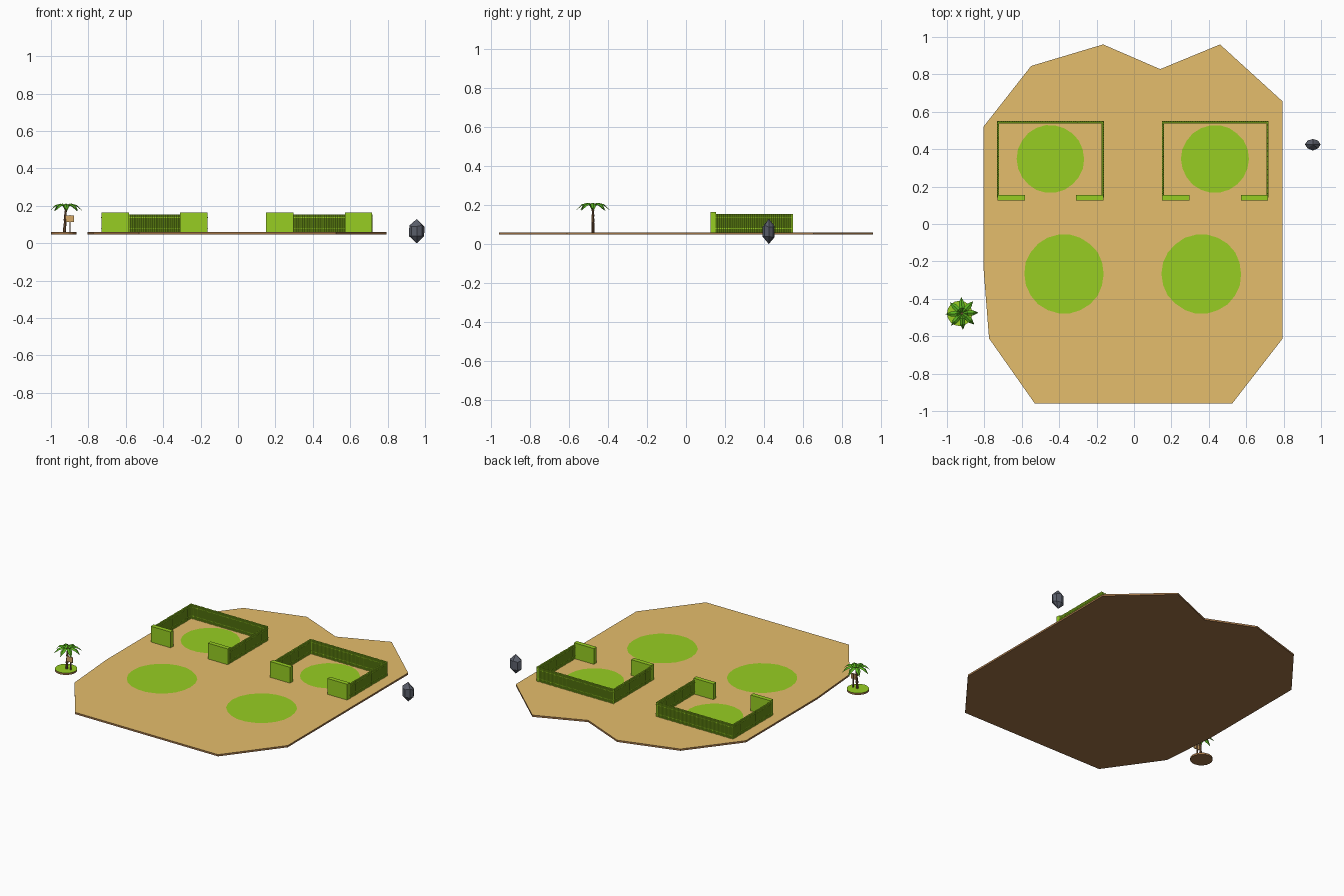
import bpy, bmesh, math, random
from mathutils import Vector, Matrix

cube = bpy.data.objects.get("Cube")
if cube:
    bpy.data.objects.remove(cube, do_unlink=True)


def material(name, rgb):
    linear = [((c / 255 + 0.055) / 1.055) ** 2.4 for c in rgb] + [1.0]
    m = bpy.data.materials.new(name)
    m.use_nodes = True
    m.diffuse_color = linear
    m.node_tree.nodes["Principled BSDF"].inputs["Base Color"].default_value = linear
    return m


SAND = material("sand", (229, 189, 108))
EARTH = material("brown earth", (160, 115, 70))
GRASS = material("grass green", (151, 206, 34))
LEAF = material("palm green", (90, 180, 32))
BARK = material("bark brown", (128, 92, 62))
WOOD = material("sign wood", (214, 170, 104))
STONE = material("slate grey", (90, 94, 106))

BASE, TOP = 0.048, 0.06


def finish(name, bm, *mats):
    bmesh.ops.recalc_face_normals(bm, faces=bm.faces)
    me = bpy.data.meshes.new(name)
    for m in mats:
        me.materials.append(m)
    # A second material covers the faces that look up
    if len(mats) > 1:
        for f in bm.faces:
            f.material_index = int(f.normal.z > 0.5)
    bm.to_mesh(me)
    bm.free()
    ob = bpy.data.objects.new(name, me)
    bpy.context.collection.objects.link(ob)
    return ob


def slab(name, outline, z0, z1, *mats):
    """Flat plate extruded from an outline."""
    bm = bmesh.new()
    face = bm.faces.new([bm.verts.new((x, y, z0)) for x, y in outline])
    new = bmesh.ops.extrude_face_region(bm, geom=[face])["geom"]
    bmesh.ops.translate(bm, vec=(0, 0, z1 - z0),
                        verts=[v for v in new if isinstance(v, bmesh.types.BMVert)])
    return finish(name, bm, *mats)


def add_box(bm, lo, hi):
    lo, hi = Vector(lo), Vector(hi)
    mat = Matrix.Translation((lo + hi) / 2) @ Matrix.Diagonal((*(hi - lo), 1))
    bmesh.ops.create_cube(bm, size=1, matrix=mat)


def box(name, lo, hi, mat):
    bm = bmesh.new()
    add_box(bm, lo, hi)
    return finish(name, bm, mat)


def circle(cx, cy, r, n, wobble=0.0):
    pts = []
    for i in range(n):
        a = math.tau * i / n
        q = r * (1 + random.uniform(-wobble, wobble))
        pts.append((cx + q * math.cos(a), cy + q * math.sin(a)))
    return pts


random.seed(4)

# Island ground: earth with a sandy top
shore = [(-0.53, -0.96), (0.525, -0.96), (0.795, -0.612), (0.795, 0.655),
         (0.46, 0.96), (0.14, 0.828), (-0.165, 0.96), (-0.55, 0.845),
         (-0.805, 0.52), (-0.805, -0.23), (-0.775, -0.612)]
slab("ground", shore, BASE, TOP, EARTH, SAND)

# Round lawns, single thin sheets on the sand
for name, x, y, r in (("back_right_lawn", -0.447, 0.348, 0.181),
                      ("back_left_lawn", 0.433, 0.348, 0.181),
                      ("front_right_lawn", -0.374, -0.267, 0.213),
                      ("front_left_lawn", 0.361, -0.267, 0.213)):
    bm = bmesh.new()
    bm.faces.new([bm.verts.new((*p, TOP + 0.0008)) for p in circle(x, y, r, 22, 0.008)])
    finish(name, bm, GRASS)


# Fenced yards: rows of poles on three sides, rails and two front panels
def yard(side, x0, x1):
    front, back, high = 0.148, 0.544, 0.155
    runs = [((x0, front), (x0, back)), ((x0, back), (x1, back)), ((x1, back), (x1, front))]
    poles, rails = bmesh.new(), bmesh.new()
    for a, b in runs:
        a, b = Vector(a), Vector(b)
        count = round((b - a).length / 0.0098)
        # Turn the pole corners along the run so that neighbours touch
        turn = Matrix.Rotation(math.atan2(b.y - a.y, b.x - a.x) + math.pi / 2, 4, 'Z')
        for i in range(count + 1):
            p = a.lerp(b, i / count)
            bmesh.ops.create_cone(poles, cap_ends=True, segments=6, radius1=0.0051,
                                  radius2=0.0051, depth=high - TOP,
                                  matrix=Matrix.Translation((p.x, p.y, (high + TOP) / 2)) @ turn)
        for z in (0.08, 0.138):
            add_box(rails, (min(a.x, b.x) - 0.0055, min(a.y, b.y) - 0.0055, z - 0.002),
                    (max(a.x, b.x) + 0.0055, max(a.y, b.y) + 0.0055, z + 0.002))
    finish(side + "_fence_poles", poles, GRASS)
    finish(side + "_fence_rails", rails, GRASS)
    for end, lo in (("right", x0 - 0.004), ("left", x1 + 0.004 - 0.146)):
        box(side + "_yard_" + end + "_panel", (lo, 0.125, TOP), (lo + 0.146, 0.154, 0.165), GRASS)


yard("right", -0.726, -0.167)
yard("left", 0.154, 0.713)

# Palm islet: earth with a grassy top
px, py = -0.919, -0.478
slab("islet", circle(-0.932, py, 0.068, 16), BASE, TOP, EARTH, GRASS)

# Palm trunk: slightly leaning stacked segments
bm = bmesh.new()
for i in range(6):
    z = TOP + 0.023 * i
    bmesh.ops.create_cone(bm, cap_ends=True, segments=7, radius1=0.0075 - 0.0005 * i,
                          radius2=0.009 - 0.0005 * i, depth=0.024,
                          matrix=Matrix.Translation((px - 0.008 + 0.0013 * i, py, z + 0.012)))
finish("palm_trunk", bm, BARK)

# Palm fronds: folded leaves that arch and droop
bm = bmesh.new()
stations = [(0.0, 0.196, 0.003), (0.028, 0.212, 0.014), (0.058, 0.204, 0.014), (0.088, 0.172, 0.0)]
for k in range(8):
    turn = Matrix.Translation((px, py, 0)) @ Matrix.Rotation(math.tau * k / 8 + 0.05, 4, 'Z')
    rows = [[bm.verts.new(turn @ Vector((r, s * w, z - 0.007 * abs(s) * (w > 0))))
             for s in (-1, 0, 1)] for r, z, w in stations]
    for a, b in zip(rows, rows[1:]):
        for j in (0, 1):
            bm.faces.new((a[j], a[j + 1], b[j + 1], b[j]))
bmesh.ops.remove_doubles(bm, verts=bm.verts, dist=0.0002)
finish("palm_fronds", bm, LEAF)

# Sign beside the palm
box("sign_post", (-0.901, -0.480, TOP), (-0.895, -0.474, 0.15), BARK)
box("sign_board", (-0.919, -0.486, 0.113), (-0.878, -0.480, 0.148), WOOD)

# Faceted rock: two rings between a pointed top and bottom
bm = bmesh.new()
bmesh.ops.create_uvsphere(bm, u_segments=8, v_segments=3, radius=1)
for v in bm.verts:
    ring = abs(v.co.z) < 0.9
    reach = random.uniform(1.04, 1.16) if ring else 1
    height = 0.8 * v.co.z + random.uniform(-0.08, 0.08) if ring else v.co.z
    v.co = Vector((0.956 + 0.043 * reach * v.co.x, 0.425 + 0.032 * reach * v.co.y,
                   0.065 + 0.065 * height))
finish("rock", bm, STONE)
